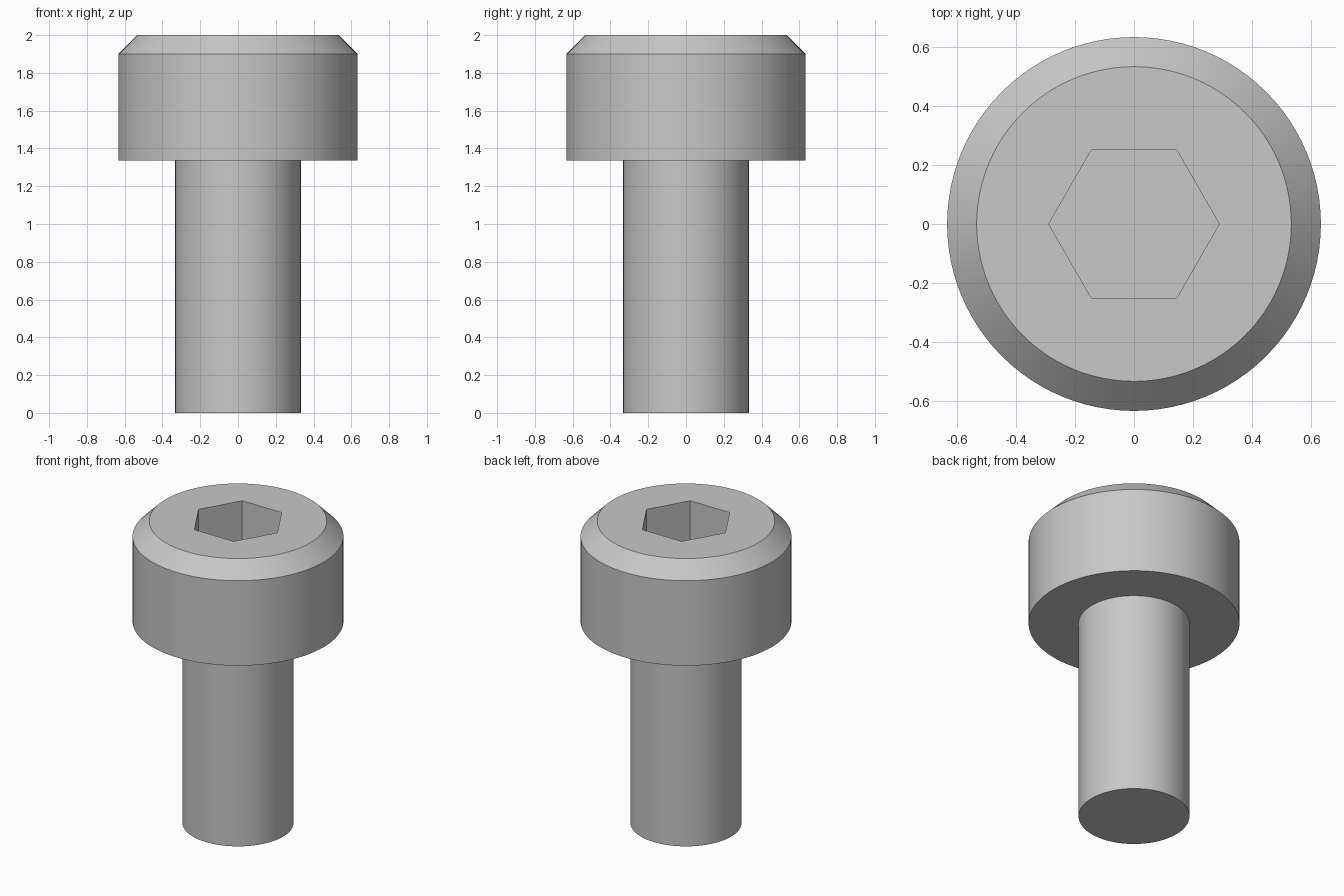
import bpy
import bmesh
from math import cos, sin, tau, radians

SEGMENTS = 96
HEAD_R, SHANK_R, SOCKET_R = 0.633, 0.333, 0.289
HEAD_BASE, TOP, CHAMFER, SOCKET_DEPTH = 1.337, 2.0, 0.1, 0.333

cube = bpy.data.objects.get("Cube")
if cube:
    bpy.data.objects.remove(cube, do_unlink=True)

# Steel material
steel = bpy.data.materials.new("grey_steel")
steel.use_nodes = True
colour = (0.58, 0.58, 0.58, 1.0)
steel.diffuse_color = colour
steel.node_tree.nodes["Principled BSDF"].inputs["Base Color"].default_value = colour

bm = bmesh.new()


def ring(radius, z, sides):
    return [bm.verts.new((radius * cos(tau * i / sides), radius * sin(tau * i / sides), z))
            for i in range(sides)]


def skin(rings):
    """Join successive rings with quads."""
    for low, high in zip(rings, rings[1:]):
        n = len(low)
        for i in range(n):
            j = (i + 1) % n
            bm.faces.new((low[i], low[j], high[j], high[i]))


def loop_edges(verts):
    return [bm.edges.get((v, verts[i - 1])) for i, v in enumerate(verts)]


# Shank, underside and chamfered head as one turned profile
profile = [(SHANK_R, 0), (SHANK_R, HEAD_BASE), (HEAD_R, HEAD_BASE),
           (HEAD_R, TOP - CHAMFER), (HEAD_R - CHAMFER, TOP)]
turned = [ring(r, z, SEGMENTS) for r, z in profile]
skin(turned)
bm.faces.new(turned[0][::-1])

# Hexagonal socket, with corners on the x axis
socket = [ring(SOCKET_R, z, 6) for z in (TOP, TOP - SOCKET_DEPTH)]
skin(socket)
bm.faces.new(socket[1])

# Flat top between the chamfer and the socket
bmesh.ops.triangle_fill(bm, use_beauty=True, normal=(0, 0, 1),
                        edges=loop_edges(turned[-1]) + loop_edges(socket[0]))
bmesh.ops.recalc_face_normals(bm, faces=bm.faces[:])

mesh = bpy.data.meshes.new("socket_head_screw")
bm.to_mesh(mesh)
bm.free()
mesh.materials.append(steel)
screw = bpy.data.objects.new("socket_head_screw", mesh)
bpy.context.collection.objects.link(screw)

# Smooth round sides, crisp rims
bpy.ops.object.select_all(action='DESELECT')
screw.select_set(True)
bpy.context.view_layer.objects.active = screw
bpy.ops.object.shade_smooth_by_angle(angle=radians(30))
